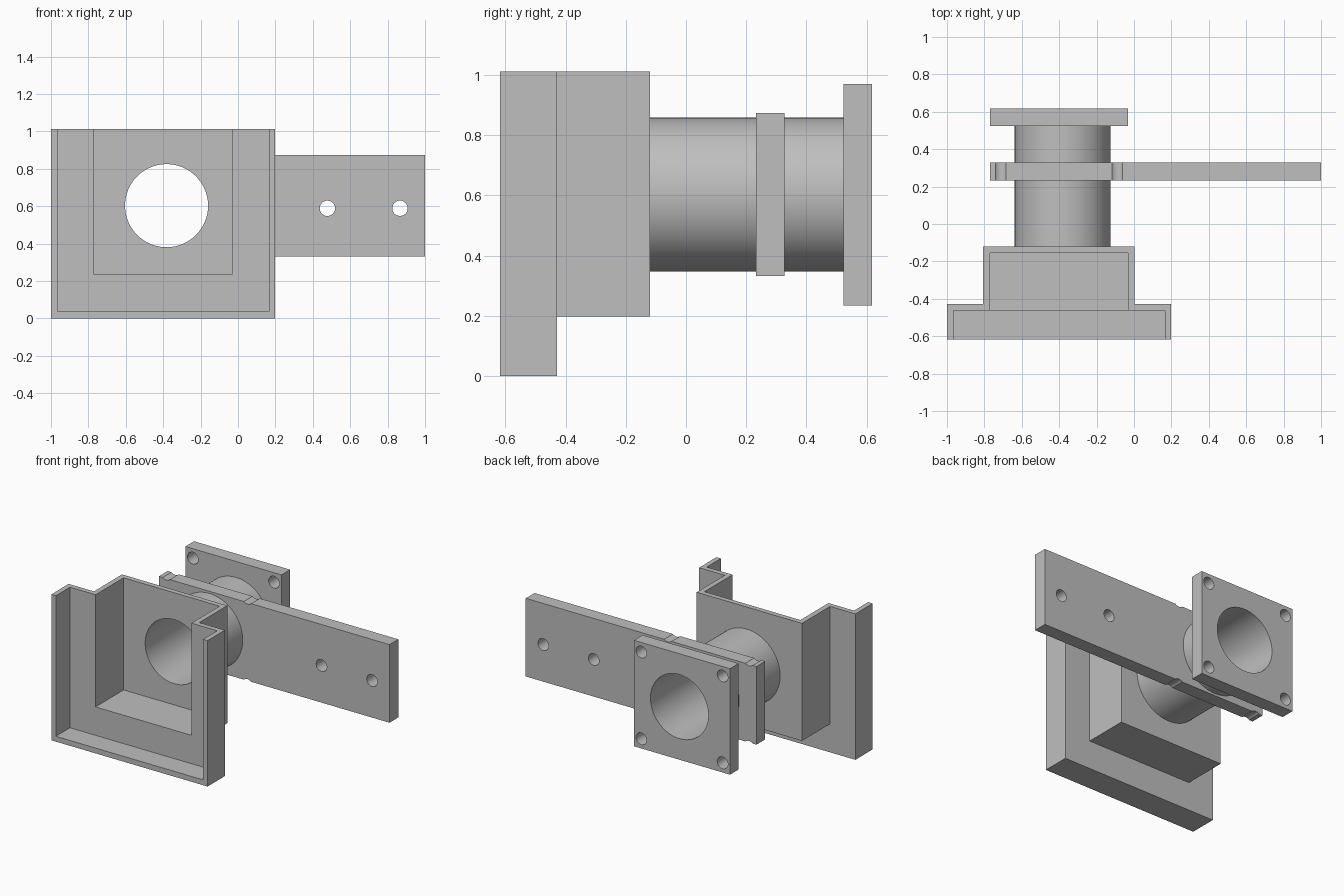
import bpy
import math
from mathutils import Matrix, Vector

cube = bpy.data.objects.get("Cube")
if cube:
    bpy.data.objects.remove(cube, do_unlink=True)

metal = bpy.data.materials.new("grey_metal")
metal.use_nodes = True
GREY = (0.52, 0.52, 0.52, 1)
metal.diffuse_color = GREY
metal.node_tree.nodes["Principled BSDF"].inputs["Base Color"].default_value = GREY

BORE_X, BORE_Z = -0.382, 0.603
BORE_R, TUBE_R, BOLT_R = 0.222, 0.256, 0.041


def box(name, x, y, z):
    """Box spanning the given (low, high) ranges."""
    bpy.ops.mesh.primitive_cube_add(size=1)
    ob = bpy.context.object
    ob.name = name
    lo, hi = Vector((x[0], y[0], z[0])), Vector((x[1], y[1], z[1]))
    size = hi - lo
    ob.data.transform(Matrix.Translation((lo + hi) / 2) @ Matrix.Diagonal((*size, 1)))
    ob.data.materials.append(metal)
    return ob


def rod(name, x, z, radius, y, sides=96):
    """Cylinder along y."""
    bpy.ops.mesh.primitive_cylinder_add(vertices=sides, radius=radius, depth=y[1] - y[0])
    ob = bpy.context.object
    ob.name = name
    place = Matrix.Translation((x, (y[0] + y[1]) / 2, z))
    ob.data.transform(place @ Matrix.Rotation(math.pi / 2, 4, "X"))
    ob.data.materials.append(metal)
    return ob


def combine(target, other, operation="DIFFERENCE"):
    """Apply a boolean and remove the helper."""
    mod = target.modifiers.new("combine", "BOOLEAN")
    mod.object, mod.operation, mod.solver = other, operation, "EXACT"
    bpy.ops.object.select_all(action="DESELECT")
    target.select_set(True)
    bpy.context.view_layer.objects.active = target
    bpy.ops.object.modifier_apply(modifier=mod.name)
    bpy.data.objects.remove(other, do_unlink=True)


def drill(target, x, z, radius, sides=96):
    combine(target, rod("drill", x, z, radius, (-1, 1), sides))


def smooth(ob):
    bpy.ops.object.select_all(action="DESELECT")
    ob.select_set(True)
    bpy.context.view_layer.objects.active = ob
    bpy.ops.object.shade_smooth_by_angle(angle=math.radians(30))


# Stepped housing, hollow, open at the front and top
housing = box("stepped_housing", (-1, 0.199), (-0.618, -0.428), (0, 1.012))
combine(housing, box("step", (-0.806, 0.002), (-0.5, -0.12), (0.197, 1.012)), "UNION")
combine(housing, box("front_hollow", (-0.965, 0.165), (-0.8, -0.463), (0.037, 1.3)))
combine(housing, box("rear_hollow", (-0.769, -0.033), (-0.6, -0.155), (0.234, 1.3)))
drill(housing, BORE_X, BORE_Z, BORE_R)

# Connecting tube
tube = rod("tube", BORE_X, BORE_Z, TUBE_R, (-0.122, 0.524))
drill(tube, BORE_X, BORE_Z, BORE_R)

# Side strap around the tube, with two mounting holes
strap = box("side_strap", (-0.77, 1), (0.232, 0.328), (0.332, 0.874))
drill(strap, BORE_X, BORE_Z, TUBE_R - 0.004)
for x in (0.478, 0.866):
    drill(strap, x, 0.589, BOLT_R, 32)

# Square end flange
flange = box("end_flange", (-0.77, -0.033), (0.523, 0.618), (0.235, 0.97))
drill(flange, BORE_X, BORE_Z, BORE_R)

# Corner bolt holes pierce the flange and notch the strap edges
for x in (-0.713, -0.09):
    for z in (0.302, 0.904):
        for part in (flange, strap):
            drill(part, x, z, BOLT_R, 32)

for part in (housing, tube, strap, flange):
    smooth(part)
